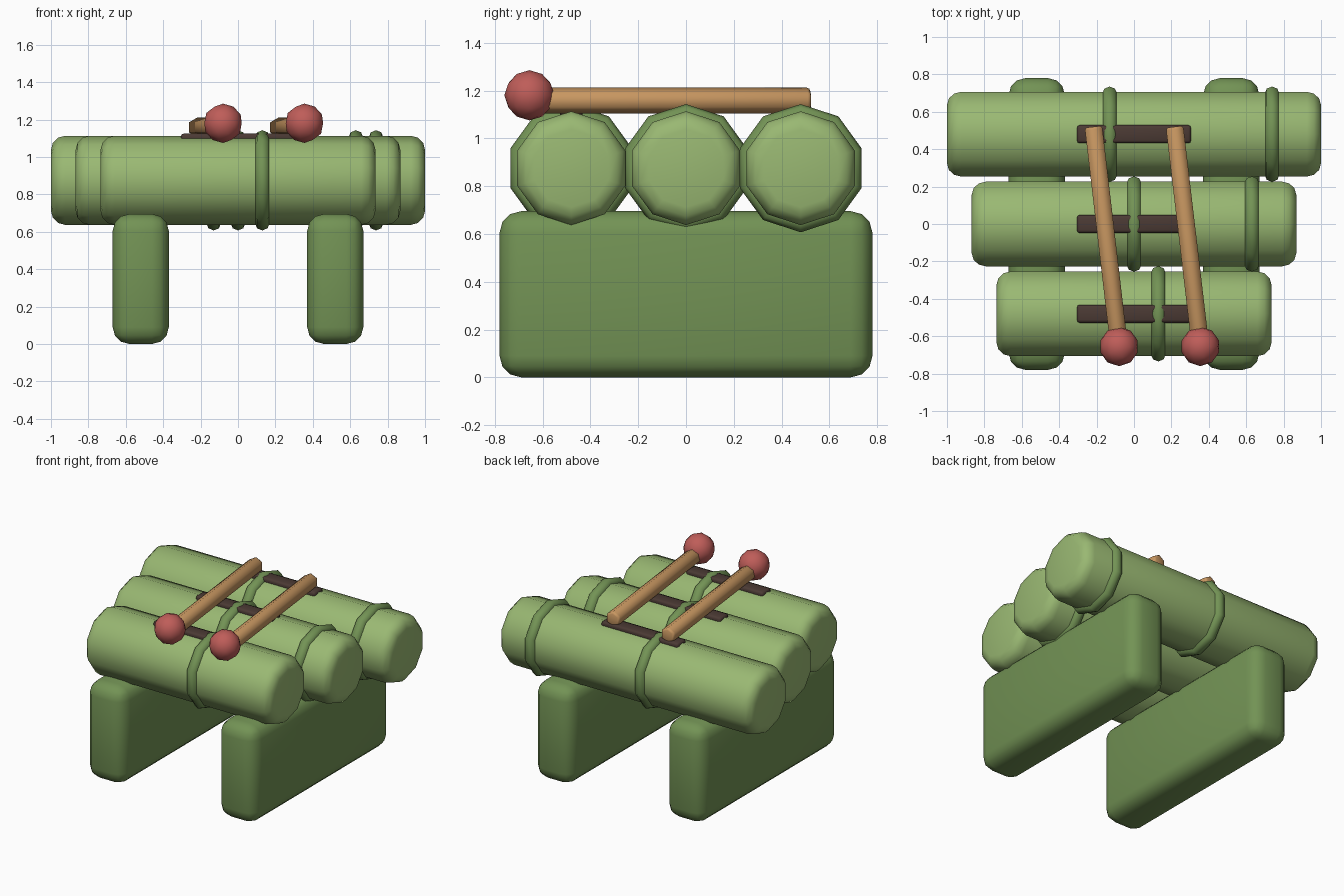
import bpy, bmesh
from math import sin, cos, pi, radians
from mathutils import Vector, Matrix

if "Cube" in bpy.data.objects:
    bpy.data.objects.remove(bpy.data.objects["Cube"])


def material(name, rgb):
    m = bpy.data.materials.new(name)
    m.diffuse_color = (*rgb, 1)
    m.use_nodes = True
    m.node_tree.nodes["Principled BSDF"].inputs["Base Color"].default_value = m.diffuse_color
    return m


LIGHT = material("light_green", (0.32, 0.48, 0.17))
DARK = material("dark_green", (0.17, 0.29, 0.09))
BROWN = material("dark_brown", (0.07, 0.042, 0.034))
WOOD = material("wood", (0.58, 0.31, 0.12))
RED = material("red", (0.52, 0.11, 0.10))


def finish(name, bm, mat, matrix=Matrix()):
    bmesh.ops.recalc_face_normals(bm, faces=bm.faces)
    me = bpy.data.meshes.new(name)
    bm.to_mesh(me)
    bm.free()
    for p in me.polygons:
        p.use_smooth = True
    me.set_sharp_from_angle(angle=radians(62))
    me.materials.append(mat)
    ob = bpy.data.objects.new(name, me)
    ob.matrix_world = matrix
    bpy.context.collection.objects.link(ob)
    return ob


def lathe(name, profile, sides, mat, matrix, closed=False):
    """Spin (x, radius) points about the x axis, first corner pointing up."""
    bm = bmesh.new()
    rows = [[bm.verts.new((x, r * sin(2 * pi * i / sides), r * cos(2 * pi * i / sides)))
             for i in range(sides)] for x, r in profile]
    pairs = list(zip(rows, rows[1:]))
    if closed:
        pairs.append((rows[-1], rows[0]))
    else:
        bm.faces.new(rows[0])
        bm.faces.new(rows[-1])
    for a, b in pairs:
        for i in range(sides):
            j = (i + 1) % sides
            bm.faces.new((a[i], a[j], b[j], b[i]))
    return finish(name, bm, mat, matrix)


def rod_profile(half, radius, bevel, segs):
    end = [(half - bevel + bevel * cos(a), radius - bevel + bevel * sin(a))
           for a in (pi / 2 * k / segs for k in range(segs + 1))]
    return [(-x, r) for x, r in end] + end[::-1]


def rounded_box(name, size, loc, bevel, segs, mat):
    bm = bmesh.new()
    bmesh.ops.create_cube(bm, size=1)
    bmesh.ops.scale(bm, vec=size, verts=bm.verts)
    bmesh.ops.bevel(bm, geom=bm.edges[:], offset=bevel, segments=segs,
                    profile=0.5, affect='EDGES')
    return finish(name, bm, mat, Matrix.Translation(loc))


AXIS_Z = 0.875

# Logs with their node rings and slots, front to back
for label, y, half, rings in (("front", -0.48, 0.735, (0.13,)),
                              ("middle", 0.0, 0.868, (0.0, 0.63)),
                              ("back", 0.48, 1.0, (-0.13, 0.738))):
    lathe(label + "_log", rod_profile(half, 0.238, 0.075, 3), 10, LIGHT,
          Matrix.Translation((0, y, AXIS_Z)))
    for n, x in enumerate(rings):
        circle = [(0.04 * cos(pi * k / 4), 0.228 + 0.04 * sin(pi * k / 4)) for k in range(8)]
        lathe(f"{label}_ring_{n + 1}", circle, 10, DARK,
              Matrix.Translation((x, y, AXIS_Z)), closed=True)
    rounded_box(label + "_slot", (0.61, 0.096, 0.05), (0, y, 1.1), 0.015, 2, BROWN)

# Support legs
for side, x in (("left", -0.52), ("right", 0.52)):
    rounded_box(side + "_leg", (0.3, 1.56, 0.695), (x, 0, 0.3475), 0.09, 3, DARK)

# Mallets: stick and ball head
for side, x0, x1 in (("left", -0.217, -0.08), ("right", 0.217, 0.355)):
    tail, head = Vector((x0, 0.52, 1.158)), Vector((x1, -0.65, 1.158))
    d = head - tail
    mid = Matrix.Translation((tail + head) / 2)
    turn = d.to_track_quat('X', 'Z').to_matrix().to_4x4()
    lathe(side + "_mallet_stick", rod_profile(d.length / 2, 0.054, 0.015, 2), 6, WOOD, mid @ turn)
    bm = bmesh.new()
    bmesh.ops.create_icosphere(bm, subdivisions=2, radius=0.105)
    finish(side + "_mallet_head", bm, RED, Matrix.Translation((x1, -0.655, 1.18)))
